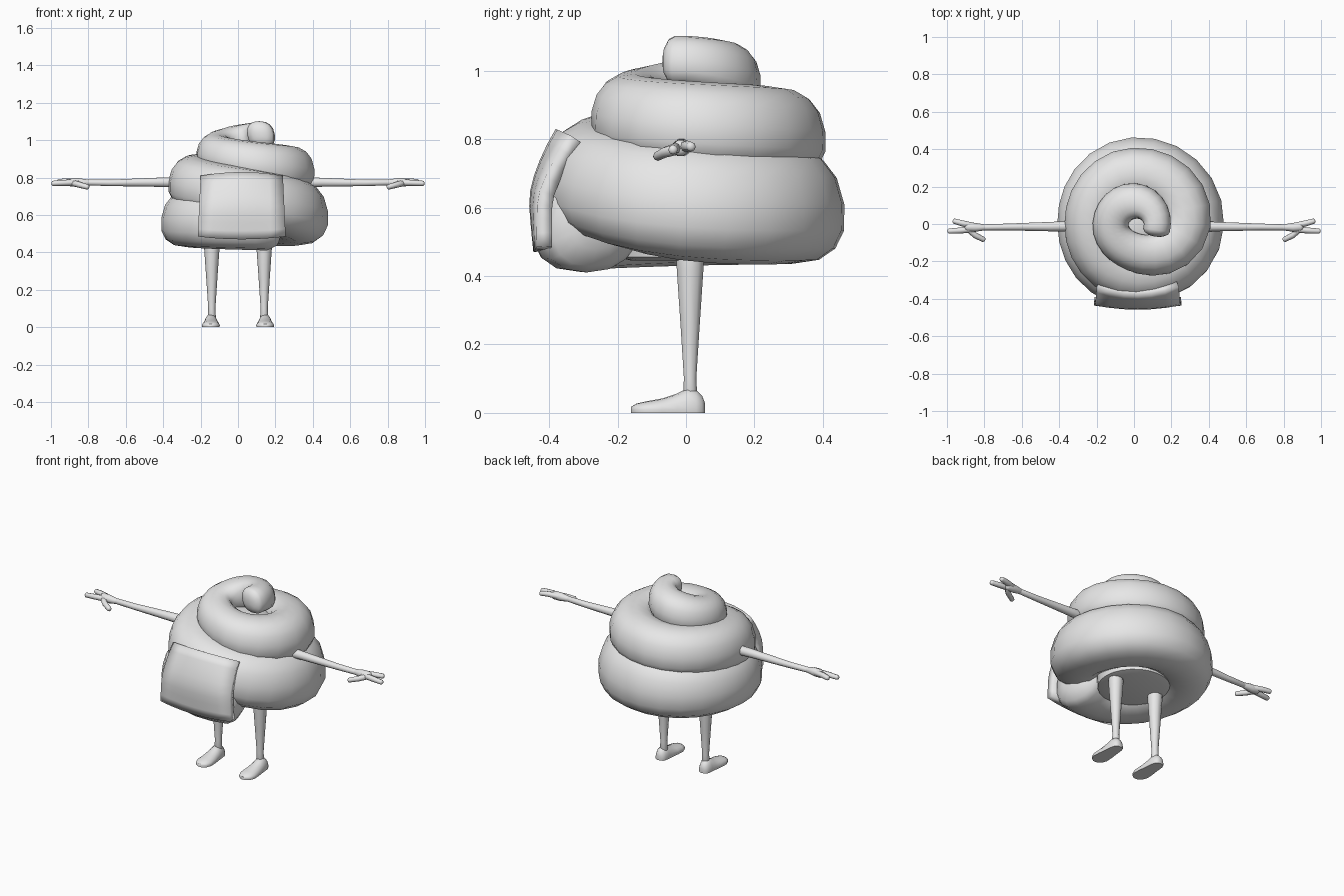
import bpy, bmesh, math
from mathutils import Vector

cube = bpy.data.objects.get("Cube")
if cube:
    bpy.data.objects.remove(cube, do_unlink=True)

grey = bpy.data.materials.new("plain_grey")
grey.use_nodes = True
grey.diffuse_color = (0.8, 0.8, 0.8, 1)
grey.node_tree.nodes["Principled BSDF"].inputs["Base Color"].default_value = grey.diffuse_color


def finish(bm, name, angle=50):
    bmesh.ops.recalc_face_normals(bm, faces=bm.faces)
    mesh = bpy.data.meshes.new(name)
    bm.to_mesh(mesh)
    bm.free()
    mesh.materials.append(grey)
    obj = bpy.data.objects.new(name, mesh)
    bpy.context.collection.objects.link(obj)
    bpy.ops.object.select_all(action="DESELECT")
    obj.select_set(True)
    bpy.context.view_layer.objects.active = obj
    bpy.ops.object.shade_smooth_by_angle(angle=math.radians(angle))
    return obj


def skin(bm, rings):
    """Bridge closed rings of points and cap both ends."""
    loops = [[bm.verts.new(p) for p in ring] for ring in rings]
    n = len(loops[0])
    for a, b in zip(loops, loops[1:]):
        for i in range(n):
            j = (i + 1) % n
            bm.faces.new((a[i], a[j], b[j], b[i]))
    bm.faces.new(loops[0])
    bm.faces.new(loops[-1])


def sweep(bm, path, sides=10, up=Vector((0, 0, 1)), cap=0.7, power=1.0, skew=0.0):
    """Tube along (point, radius) pairs; power below 1 squares it, skew leans its top inward."""
    pts = [Vector(p) for p, r in path]
    rad = [r for p, r in path]
    last = len(pts) - 1
    stations = []
    for i, p in enumerate(pts):
        t = (pts[min(i + 1, last)] - pts[max(i - 1, 0)]).normalized()
        stations.append((p, t, rad[i]))

    def dome(station, sign):
        p, t, r = station
        return [(p + t * sign * cap * r * math.sin(a), t, r * math.cos(a))
                for a in (0.5, 1.0, 1.35)]
    stations = dome(stations[0], -1)[::-1] + stations + dome(stations[-1], 1)
    rings = []
    for p, t, r in stations:
        side = t.cross(up).normalized()
        over = side.cross(t)
        ring = []
        for s in range(sides):
            c, h = (math.copysign(abs(f) ** power, f)
                    for f in (math.cos(math.tau * s / sides), math.sin(math.tau * s / sides)))
            ring.append(p + (side * (c - skew * h) + over * h) * r)
        rings.append(ring)
    skin(bm, rings)


def spline(keys, u):
    """Smooth interpolation through evenly spaced key tuples."""
    i = min(int(u), len(keys) - 2)
    f = u - i
    a, b, c, d = (keys[max(0, min(len(keys) - 1, i + k))] for k in (-1, 0, 1, 2))
    return [q + 0.5 * f * (s - p + f * (2 * p - 5 * q + 4 * s - e + f * (3 * (q - s) + e - p)))
            for p, q, s, e in zip(a, b, c, d)]


# Coiled body: (distance from axis, height, tube radius) each quarter turn
coil_keys = [
    (0.125, 1.03, 0.072), (0.122, 0.985, 0.096), (0.125, 0.94, 0.096), (0.15, 0.9, 0.103),
    (0.285, 0.845, 0.125), (0.28, 0.82, 0.128), (0.24, 0.785, 0.132), (0.27, 0.715, 0.143),
    (0.307, 0.62, 0.174), (0.289, 0.61, 0.174), (0.255, 0.585, 0.155), (0.295, 0.568, 0.153),
    (0.335, 0.555, 0.152)]
bm = bmesh.new()
path = []
steps = 6
for s in range(-1, int(11.35 * steps) + 1):
    u = s / steps
    r, z, tube = spline(coil_keys, max(u, 0))
    a = u * math.pi / 2
    path.append(((r * math.cos(a), r * math.sin(a), z), tube))
sweep(bm, path, sides=16, cap=0.5, power=0.85, skew=0.14)
finish(bm, "coiled_body", 60)

# Core that fills the middle of the coils
bm = bmesh.new()
rings = []
for r, z in ((0.16, 0.445), (0.2, 0.455), (0.21, 0.6), (0.21, 0.86), (0.12, 0.93)):
    rings.append([(r * math.cos(math.tau * k / 24), r * math.sin(math.tau * k / 24), z)
                  for k in range(24)])
skin(bm, rings)
finish(bm, "body_core")

# Bent face panel on the front
bm = bmesh.new()
cols, rows = 6, 8
grid = []
for j in range(rows + 1):
    v = j / rows
    row = []
    for i in range(cols + 1):
        w = 2 * i / cols - 1
        x = 0.02 + w * (0.235 - 0.015 * v)
        z = 0.485 + 0.325 * v + (0.02 * v - 0.015 * (1 - v)) * (1 - w * w)
        bow = 0.466 - 0.02 * (1 - v) ** 2 - 0.085 * max(0, (v - 0.4) / 0.6) ** 1.5
        y = -bow + w * w * (0.01 + 0.035 * v)
        row.append(bm.verts.new((x, y, z)))
    grid.append(row)
for j in range(rows):
    for i in range(cols):
        bm.faces.new((grid[j][i], grid[j][i + 1], grid[j + 1][i + 1], grid[j + 1][i]))
panel = finish(bm, "face_panel", 40)
solid = panel.modifiers.new("thickness", "SOLIDIFY")
solid.thickness = 0.045
solid.offset = -1

for sx, label in ((1, "left"), (-1, "right")):
    # Arm
    bm = bmesh.new()
    sweep(bm, [((sx * x, y, z), r) for x, y, z, r in (
        (0.3, -0.012, 0.775, 0.03), (0.45, -0.014, 0.775, 0.025),
        (0.68, -0.016, 0.772, 0.018), (0.81, -0.018, 0.774, 0.016))])
    finish(bm, label + "_arm")

    # Hand with two fingers and a thumb that points back toward the body
    bm = bmesh.new()
    sweep(bm, [((sx * x, y, 0.774), r) for x, y, r in (
        (0.8, -0.018, 0.016), (0.85, -0.018, 0.024), (0.89, -0.016, 0.024))])
    for finger in (
            ((0.86, -0.01, 0.776), (0.92, 0.004, 0.78), (0.96, 0.015, 0.778)),
            ((0.86, -0.028, 0.774), (0.93, -0.035, 0.772), (0.988, -0.038, 0.769)),
            ((0.88, -0.03, 0.77), (0.85, -0.06, 0.762), (0.805, -0.083, 0.75))):
        tip = [(sx * x, y, z) for x, y, z in finger]
        sweep(bm, list(zip(tip, (0.017, 0.016, 0.014))), sides=8)
    finish(bm, label + "_hand")

    # Leg
    bm = bmesh.new()
    sweep(bm, [((sx * 0.14, y, z), r) for y, z, r in (
        (0.012, 0.5, 0.043), (0.012, 0.42, 0.041), (0.012, 0.25, 0.029),
        (0.012, 0.1, 0.019), (0.012, 0.05, 0.022))], up=Vector((0, 1, 0)))
    finish(bm, label + "_leg")

    # Foot: flat-soled arches from heel to toe
    bm = bmesh.new()
    rings = []
    for y, half, top in ((0.055, 0.012, 0.03), (0.047, 0.026, 0.05), (0.03, 0.034, 0.066),
                         (0.005, 0.037, 0.072), (-0.025, 0.04, 0.057), (-0.07, 0.046, 0.042),
                         (-0.115, 0.048, 0.034), (-0.145, 0.036, 0.027), (-0.16, 0.014, 0.018)):
        arch = [(sx * (0.145 + half * math.cos(k)), y, 0.01 + (top - 0.01) * math.sin(k))
                for k in (math.pi * s / 8 for s in range(9))]
        sole = [(sx * (0.145 + half * c), y, 0) for c in (-0.96, 0.96)]
        rings.append(arch + sole)
    skin(bm, rings)
    finish(bm, label + "_foot")
